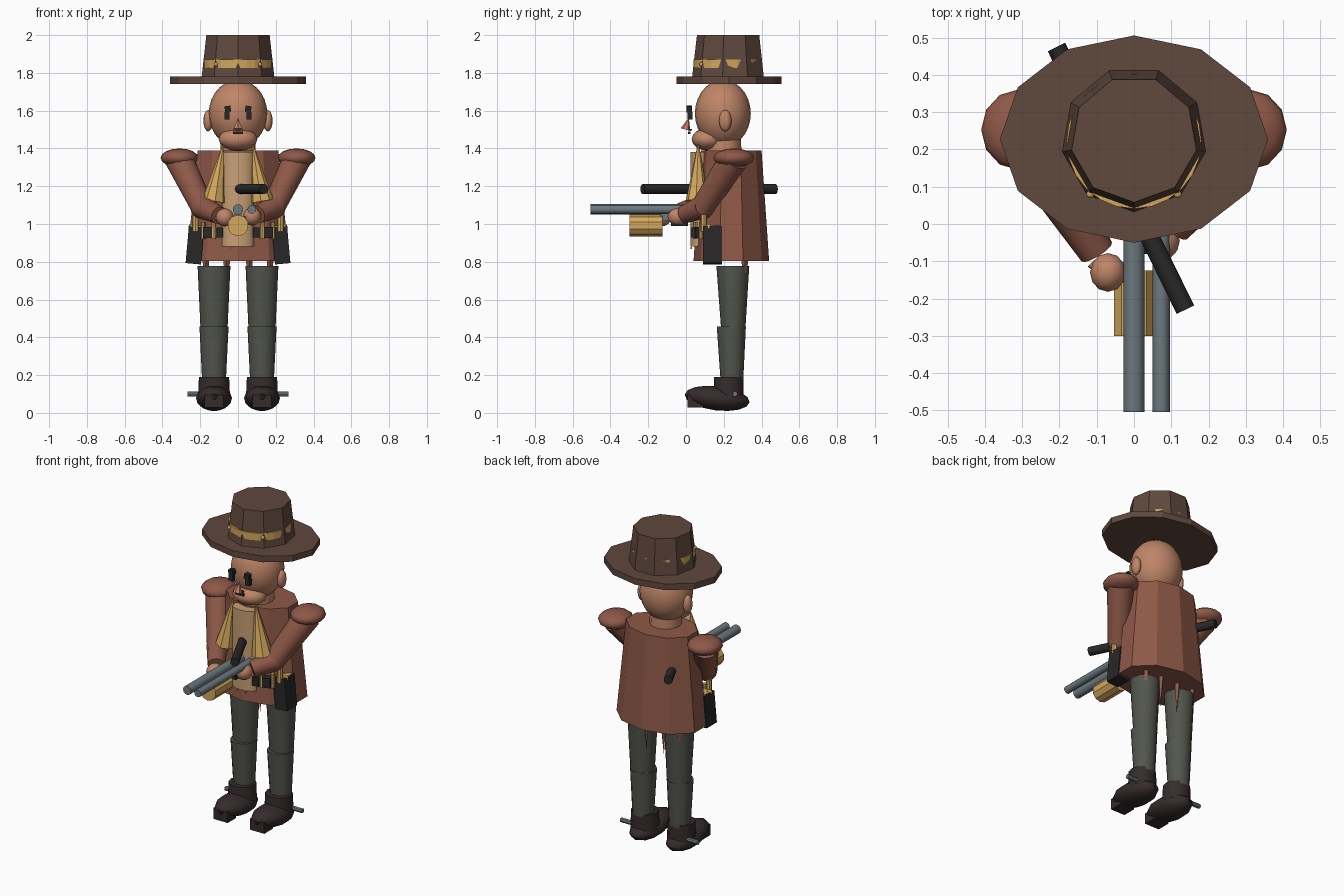
import bpy, math
from mathutils import Vector, Matrix


def mat(name, r, g, b):
    m = bpy.data.materials.new(name)
    m.diffuse_color = (r, g, b, 1)
    return m


HAT = mat("hat_brown", 0.115, 0.065, 0.047)
COAT = mat("rust_leather", 0.27, 0.098, 0.063)
SKIN = mat("skin", 0.52, 0.235, 0.137)
GOLD = mat("brass", 0.65, 0.39, 0.11)
TAN = mat("shirt_tan", 0.57, 0.35, 0.18)
PANTS = mat("trouser_grey", 0.085, 0.09, 0.075)
BOOT = mat("boot_brown", 0.036, 0.024, 0.025)
STEEL = mat("gun_steel", 0.15, 0.19, 0.21)
BLACK = mat("black_leather", 0.022, 0.02, 0.021)


def finish(name, m, smooth):
    o = bpy.context.object
    o.name = name
    o.data.materials.append(m)
    bpy.ops.object.transform_apply(location=False, rotation=True, scale=True)
    if smooth:
        bpy.ops.object.shade_smooth_by_angle(angle=math.radians(smooth))
    return o


def rod(name, a, b, r1, r2, m, n=12, smooth=40):
    """Tapered cylinder from a to b."""
    a, b = Vector(a), Vector(b)
    d = b - a
    bpy.ops.mesh.primitive_cone_add(vertices=n, radius1=r1, radius2=r2, depth=d.length,
                                    location=(a + b) / 2,
                                    rotation=d.to_track_quat('Z', 'Y').to_euler())
    return finish(name, m, smooth)


def ball(name, c, r, m, n=16, rings=10, rot=(0, 0, 0), smooth=60):
    bpy.ops.mesh.primitive_uv_sphere_add(segments=n, ring_count=rings, radius=1,
                                         location=c, rotation=rot)
    bpy.context.object.scale = r
    return finish(name, m, smooth)


def box(name, c, s, m, rot=(0, 0, 0)):
    bpy.ops.mesh.primitive_cube_add(size=1, location=c, rotation=rot)
    bpy.context.object.scale = s
    return finish(name, m, 0)


def loft(name, cx, n, levels, m, phase=-90, smooth=0):
    """Stack of elliptical rings; levels are (z, rx, ry, cy)."""
    verts, faces = [], []
    for z, rx, ry, cy in levels:
        for i in range(n):
            t = math.radians(phase + 360 * i / n)
            verts.append((cx + rx * math.cos(t), cy + ry * math.sin(t), z))
    for k in range(len(levels) - 1):
        for i in range(n):
            j = (i + 1) % n
            faces.append((k * n + i, k * n + j, k * n + n + j, k * n + n + i))
    faces.append(tuple(reversed(range(n))))
    faces.append(tuple(range(len(verts) - n, len(verts))))
    me = bpy.data.meshes.new(name)
    me.from_pydata(verts, [], faces)
    o = bpy.data.objects.new(name, me)
    bpy.context.collection.objects.link(o)
    bpy.context.view_layer.objects.active = o
    for x in bpy.context.selected_objects:
        x.select_set(False)
    o.select_set(True)
    return finish(name, m, smooth)


# Hat: oval brim, nine-sided crown, brass band and studs
loft("hat_brim", 0, 12, [(1.742, 0.36, 0.278, 0.228), (1.78, 0.36, 0.278, 0.228)], HAT)
loft("hat_crown", 0, 9, [(1.775, 0.196, 0.196, 0.228), (2.0, 0.17, 0.17, 0.228)], HAT)
loft("hat_band", 0, 24, [(1.825, 0.181, 0.181, 0.222), (1.87, 0.181, 0.181, 0.222)], GOLD)
for s in (-1, 1):
    ball("hat_stud", (s * 0.117, 0.08, 1.845), (0.011,) * 3, GOLD, 8, 6)

# Head
ball("head", (0, 0.195, 1.585), (0.155, 0.148, 0.178), SKIN, 20, 14)
ball("jaw", (0, 0.115, 1.448), (0.105, 0.085, 0.06), SKIN, 14, 8)
rod("neck", (0, 0.2, 1.35), (0, 0.2, 1.47), 0.095, 0.09, SKIN)
rod("nose", (0, -0.003, 1.5), (0, 0.015, 1.562), 0.027, 0.0, SKIN, 6, 0)
box("mouth", (0, 0.018, 1.483), (0.054, 0.014, 0.012), BLACK)
box("moustache", (0, 0.025, 1.499), (0.042, 0.012, 0.01), BLACK)
for s in (-1, 1):
    ball("ear", (s * 0.158, 0.208, 1.547), (0.025, 0.033, 0.057), SKIN, 12, 8)
    box("eye", (s * 0.058, 0.022, 1.573), (0.028, 0.026, 0.04), BLACK)
    box("eyebrow", (s * 0.054, 0.018, 1.609), (0.032, 0.03, 0.032), BLACK, (0, s * 0.15, 0))

# Torso
loft("coat", 0, 10, [(0.805, 0.285, 0.2, 0.24), (1.388, 0.225, 0.16, 0.24)], COAT)
loft("shirt_front", 0, 14, [(0.88, 0.086, 0.052, 0.075), (1.38, 0.086, 0.052, 0.075)],
     TAN, smooth=40)
for s in (-1, 1):
    rod("neckerchief", (s * 0.128, 0.06, 1.12), (s * 0.078, 0.065, 1.42),
        0.062, 0.004, GOLD, 8, 0)
    box("shirt_button", (s * 0.03, 0.028, 0.873), (0.012, 0.01, 0.012), GOLD)
    for x in (0.06, 0.17):
        # Ragged coat strips hanging behind the legs
        rod("coat_tatter", (s * x, 0.312, 0.81), (s * x, 0.305, 0.62), 0.018, 0.001, COAT, 4, 0)

# Belt pouches, cartridges and holsters
for s in (-1, 1):
    box("belt_pouch", (s * 0.155, 0.068, 0.955), (0.05, 0.045, 0.06), BLACK, (0, 0, s * 0.3))
    box("belt_pouch_inner", (s * 0.1, 0.045, 0.955), (0.04, 0.04, 0.055), BLACK)
    for x, y in ((0.128, 0.05), (0.185, 0.08)):
        rod("cartridge", (s * x, y, 0.92), (s * x, y, 1.01), 0.012, 0.012, GOLD, 8)
    box("holster", (s * 0.228, 0.14, 0.887), (0.082, 0.1, 0.196), BLACK, (0, -s * 0.09, 0))
    box("holster_trim", (s * 0.222, 0.14, 0.987), (0.068, 0.07, 0.012), GOLD)
    rod("holster_grip", (s * 0.225, 0.095, 0.96), (s * 0.225, 0.095, 1.05), 0.017, 0.017, GOLD, 8)
    ball("holster_knob", (s * 0.245, 0.12, 0.982), (0.018,) * 3, GOLD, 8, 6)

# Arms: shoulder pads, sleeves and hands
for s, elbow, wrist, hand in (
        (-1, (-0.19, 0.07, 1.09), (-0.1, -0.075, 1.045), (-0.07, -0.13, 1.035)),
        (1, (0.19, 0.09, 1.09), (0.105, -0.01, 1.05), (0.075, -0.045, 1.04))):
    sh = (s * 0.31, 0.25, 1.34)
    ball("shoulder_pad", (s * 0.31, 0.253, 1.35), (0.1, 0.108, 0.05), COAT, 12, 8)
    rod("upper_sleeve", sh, elbow, 0.077, 0.062, COAT)
    ball("elbow", elbow, (0.063,) * 3, COAT, 12, 8)
    rod("lower_sleeve", elbow, wrist, 0.064, 0.048, COAT)
    ball("hand", hand, (0.048, 0.052, 0.048), SKIN, 12, 8)
rod("cuff_stud", (-0.115, -0.105, 1.03), (-0.095, -0.125, 1.03), 0.013, 0.01, GOLD, 8)

# Twin-barrelled gun with drum and stock
rod("main_barrel", (0, -0.505, 1.077), (0, 0.06, 1.077), 0.028, 0.028, STEEL)
rod("side_barrel", (0.073, -0.505, 1.077), (0.073, 0.02, 1.077), 0.023, 0.023, STEEL)
rod("gun_drum", (0, -0.3, 0.992), (0, -0.125, 0.992), 0.057, 0.057, GOLD, 10, 0)
box("drum_mount", (0, -0.1, 1.04), (0.035, 0.07, 0.05), STEEL)
box("gun_grip", (0.02, -0.035, 1.015), (0.04, 0.09, 0.05), BLACK)
rod("gun_stock", (0.138, -0.23, 1.185), (-0.208, 0.475, 1.185), 0.026, 0.026, BLACK)

# Legs, boots and spurs
for s in (-1, 1):
    x = s * 0.127
    loft("thigh", x, 12, [(0.455, 0.072, 0.065, 0.25), (0.778, 0.087, 0.087, 0.248)],
         PANTS, smooth=40)
    loft("shin", x, 12, [(0.17, 0.063, 0.06, 0.243), (0.457, 0.077, 0.077, 0.24)],
         PANTS, smooth=40)
    loft("boot_cuff", x, 12, [(0.08, 0.085, 0.08, 0.225), (0.19, 0.08, 0.077, 0.226)],
         BOOT, smooth=40)
    ball("boot_foot", (x, 0.165, 0.077), (0.095, 0.173, 0.064), BOOT, 12, 8,
         (-0.12, 0, 0), 40)
    box("boot_toe", (x, 0.05, 0.062), (0.1, 0.085, 0.068), BOOT)
    rod("spur", (s * 0.18, 0.26, 0.1), (s * 0.268, 0.26, 0.1), 0.014, 0.014, STEEL, 8)
